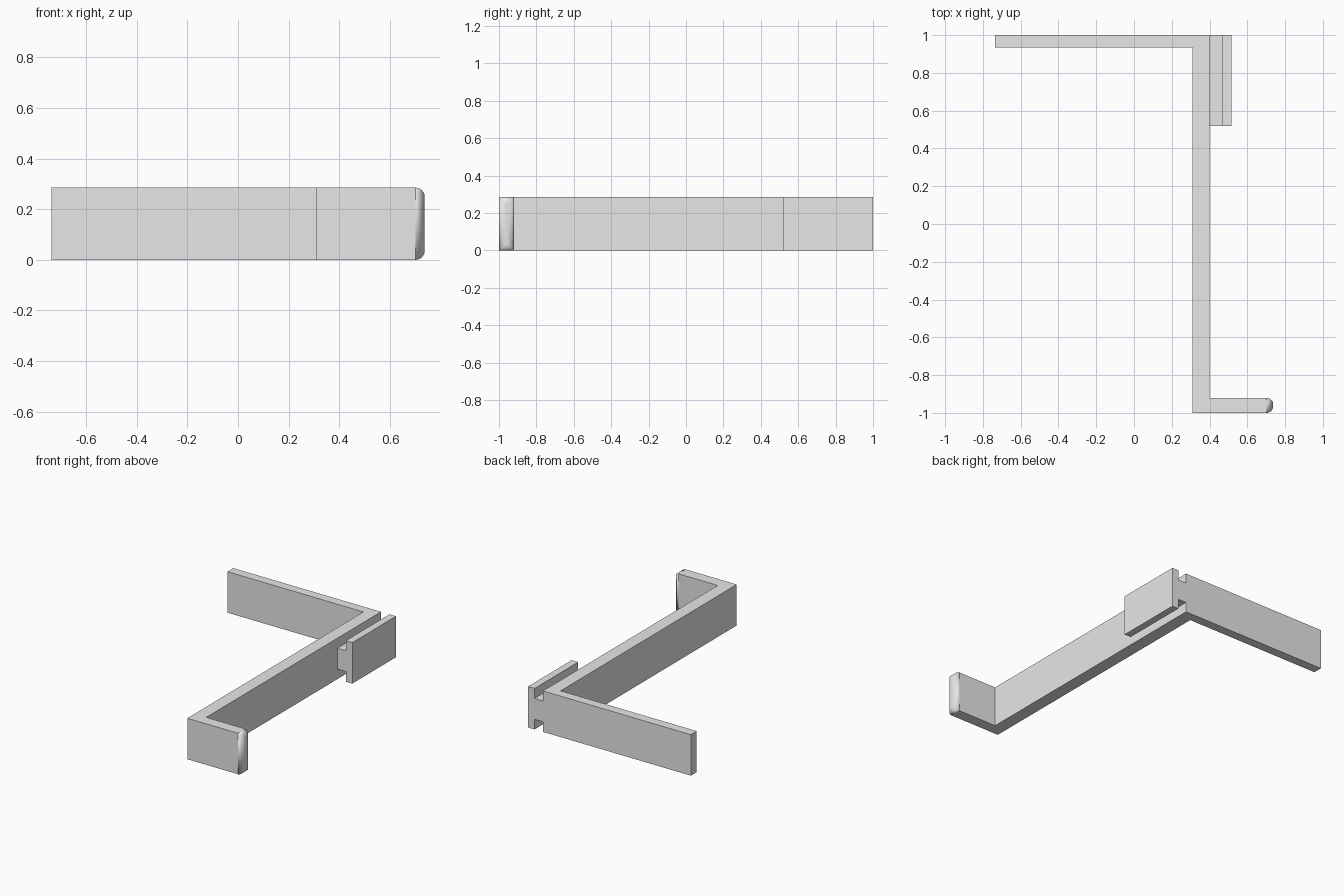
import bpy
import bmesh
from mathutils import Vector

old = bpy.data.objects.get("Cube")
if old:
    bpy.data.objects.remove(old, do_unlink=True)

HEIGHT = 0.285
TIP_X = 0.737
TIP_RADIUS = 0.036

grey = bpy.data.materials.new("light grey")
grey.use_nodes = True
colour = (0.8, 0.8, 0.8, 1)
grey.diffuse_color = colour
grey.node_tree.nodes["Principled BSDF"].inputs["Base Color"].default_value = colour


def extrude_profile(points, direction):
    """Extrude a closed flat outline into a solid."""
    bm = bmesh.new()
    face = bm.faces.new([bm.verts.new(p) for p in points])
    result = bmesh.ops.extrude_face_region(bm, geom=[face], use_keep_orig=True)
    moved = [v for v in result["geom"] if isinstance(v, bmesh.types.BMVert)]
    bmesh.ops.translate(bm, verts=moved, vec=Vector(direction))
    bmesh.ops.recalc_face_normals(bm, faces=bm.faces)
    return bm


def finish(bm, name):
    mesh = bpy.data.meshes.new(name)
    bm.to_mesh(mesh)
    bm.free()
    mesh.materials.append(grey)
    obj = bpy.data.objects.new(name, mesh)
    bpy.context.collection.objects.link(obj)
    return obj


# Bracket body: long spine, back arm and front hook in one outline
outline = [(-0.737, 1), (-0.737, 0.935), (0.31, 0.935), (0.31, -1),
           (TIP_X, -1), (TIP_X, -0.92), (0.4, -0.92), (0.4, 1)]
body = extrude_profile([(x, y, 0) for x, y in outline], (0, 0, HEIGHT))

# Rounded hook tip
tip_edges = [e for e in body.edges
             if all(abs(v.co.x - TIP_X) < 1e-4 for v in e.verts)]
bmesh.ops.bevel(body, geom=tip_edges, offset=TIP_RADIUS, segments=8,
                profile=0.5, affect='EDGES', clamp_overlap=True)
for face in body.faces:
    face.smooth = (face.calc_center_median().x > TIP_X - TIP_RADIUS
                   and max(abs(c) for c in face.normal) < 0.9999)
finish(body, "bracket_body")

# T-shaped rail on the side of the spine
web_low, web_high = 0.07, HEIGHT - 0.07
rail = [(0.4, web_low), (0.465, web_low), (0.465, 0), (0.515, 0),
        (0.515, HEIGHT), (0.465, HEIGHT), (0.465, web_high), (0.4, web_high)]
finish(extrude_profile([(x, 0.52, z) for x, z in rail], (0, 0.48, 0)), "side_rail")
